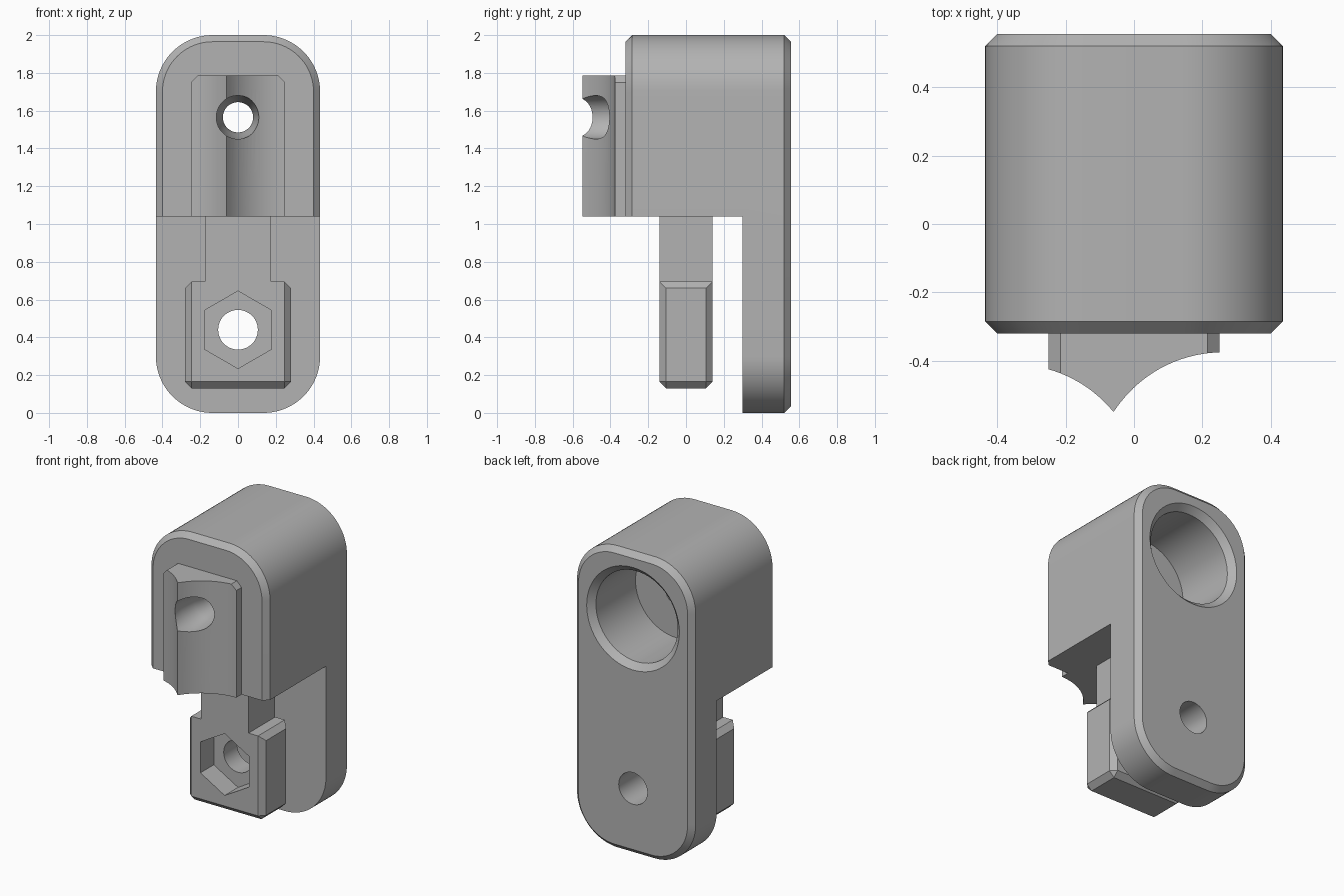
import bpy, bmesh, math
from mathutils import Matrix, Vector

if "Cube" in bpy.data.objects:
    bpy.data.objects.remove(bpy.data.objects["Cube"])

GREY = bpy.data.materials.new("plain grey")
GREY.use_nodes = True
GREY.diffuse_color = (0.45, 0.45, 0.45, 1)
GREY.node_tree.nodes["Principled BSDF"].inputs["Base Color"].default_value = (0.45, 0.45, 0.45, 1)

CHAMFER = 0.035
BORE_Z, BOLT_Z, SHELF_Z = 1.565, 0.44, 1.04


def finish(name, bm):
    bmesh.ops.recalc_face_normals(bm, faces=bm.faces)
    mesh = bpy.data.meshes.new(name)
    bm.to_mesh(mesh)
    bm.free()
    ob = bpy.data.objects.new(name, mesh)
    mesh.materials.append(GREY)
    bpy.context.collection.objects.link(ob)
    return ob


def loft(name, rings):
    """Skin a stack of equal point rings and cap both ends."""
    bm = bmesh.new()
    loops = [[bm.verts.new(p) for p in ring] for ring in rings]
    n = len(loops[0])
    for a, b in zip(loops, loops[1:]):
        for i in range(n):
            j = (i + 1) % n
            bm.faces.new((a[i], a[j], b[j], b[i]))
    bm.faces.new(loops[0])
    bm.faces.new(loops[-1])
    return finish(name, bm)


def box(name, x, y, z):
    bm = bmesh.new()
    bmesh.ops.create_cube(bm, size=1)
    for v in bm.verts:
        v.co = Vector([lo + (c + 0.5) * (hi - lo) for c, (lo, hi) in zip(v.co, (x, y, z))])
    return finish(name, bm)


def turned(name, z, stations, sides=64, x=0):
    """Round or polygonal solid along y from (y, radius) stations."""
    angles = [math.tau * i / sides + math.pi / 2 for i in range(sides)]
    return loft(name, [[(x + r * math.cos(a), y, z + r * math.sin(a)) for a in angles]
                       for y, r in stations])


def boolean(ob, tool, operation="DIFFERENCE", keep=False):
    mod = ob.modifiers.new("cut", "BOOLEAN")
    mod.operation, mod.object, mod.solver = operation, tool, "EXACT"
    bpy.context.view_layer.update()
    mesh = bpy.data.meshes.new_from_object(ob.evaluated_get(bpy.context.evaluated_depsgraph_get()))
    ob.modifiers.clear()
    ob.data = mesh
    if not keep:
        bpy.data.objects.remove(tool)


def rounded_ring(y, inset, half=0.435, radius=0.3, steps=20):
    """Rounded rectangle in the xz plane."""
    ring, r = [], radius - inset
    for k, (sx, sz) in enumerate(((1, 1), (-1, 1), (-1, -1), (1, -1))):
        for i in range(steps + 1):
            a = math.pi / 2 * (k + i / steps)
            ring.append((sx * (half - radius) + r * math.cos(a), y,
                         1 + sz * (1 - radius) + r * math.sin(a)))
    return ring


# Main body: long rounded block, cut away below to leave the back plate
body = loft("body", [rounded_ring(0.555, CHAMFER), rounded_ring(0.52, 0),
                     rounded_ring(-0.285, 0), rounded_ring(-0.32, CHAMFER)])
boolean(body, box("step_cutter", (-1, 1), (-1, 0.30), (-1, SHELF_Z)))
boolean(body, turned("bore_cutter", BORE_Z, [(0.6, 0.385), (0.515, 0.30), (0.10, 0.30)]))

# Front cradle: two hollow arcs meeting in a ridge
R = 0.38


def arc(x0, x1, cx, cy, steps=16):
    xs = [x0 + (x1 - x0) * i / steps for i in range(steps + 1)]
    return [(x, cy + math.sqrt(R * R - (x - cx) ** 2)) for x in xs]


profile = [(-0.25, -0.32)] + arc(-0.25, -0.06, -0.354, -0.79)
profile += arc(-0.06, 0.25, 0.26, -0.755)[1:] + [(0.25, -0.32)]
cradle = loft("front_cradle", [[(x, y, z) for x, y in profile] for z in (SHELF_Z, 1.785)])
outline = [(-0.25, 0.9), (0.25, 0.9), (0.25, 1.75), (0.215, 1.785 + 1e-4),
           (-0.215, 1.785 + 1e-4), (-0.25, 1.75)]
boolean(cradle, loft("corner_trim", [[(x * 1.0005, y, z) for x, z in outline]
                                     for y in (-0.7, -0.31)]), "INTERSECT")

# Tapered hole through the cradle into the bore
hole = turned("hole_cutter", BORE_Z, [(-0.7, 0.115), (-0.43, 0.115), (-0.25, 0.08), (0.2, 0.08)])
boolean(cradle, hole, keep=True)
boolean(body, hole)

# Neck and chamfered foot with a nut pocket
neck = box("neck", (-0.175, 0.175), (-0.14, 0.14), (0.695, SHELF_Z))
foot = box("foot", (-0.28, 0.28), (-0.14, 0.14), (0.13, 0.695))
bm = bmesh.new()
bm.from_mesh(foot.data)
edges = [e for e in bm.edges
         if not (all(v.co.z > 0.6 for v in e.verts) and abs(e.verts[0].co.x - e.verts[1].co.x) > 0.1)]
bmesh.ops.bevel(bm, geom=edges, offset=CHAMFER, segments=1, affect="EDGES")
bm.to_mesh(foot.data)
bm.free()
boolean(foot, turned("nut_cutter", BOLT_Z, [(-0.3, 0.205), (0.0, 0.205)], sides=6))

# Bolt hole through foot and back plate
bolt = turned("bolt_cutter", BOLT_Z, [(-0.5, 0.105), (0.8, 0.105)], sides=48)
boolean(foot, bolt, keep=True)
boolean(body, bolt)

# Smooth curved walls, keep edges sharp
bpy.ops.object.select_all(action="DESELECT")
for ob in (body, cradle, neck, foot):
    ob.select_set(True)
bpy.context.view_layer.objects.active = body
bpy.ops.object.shade_smooth_by_angle(angle=math.radians(25))
